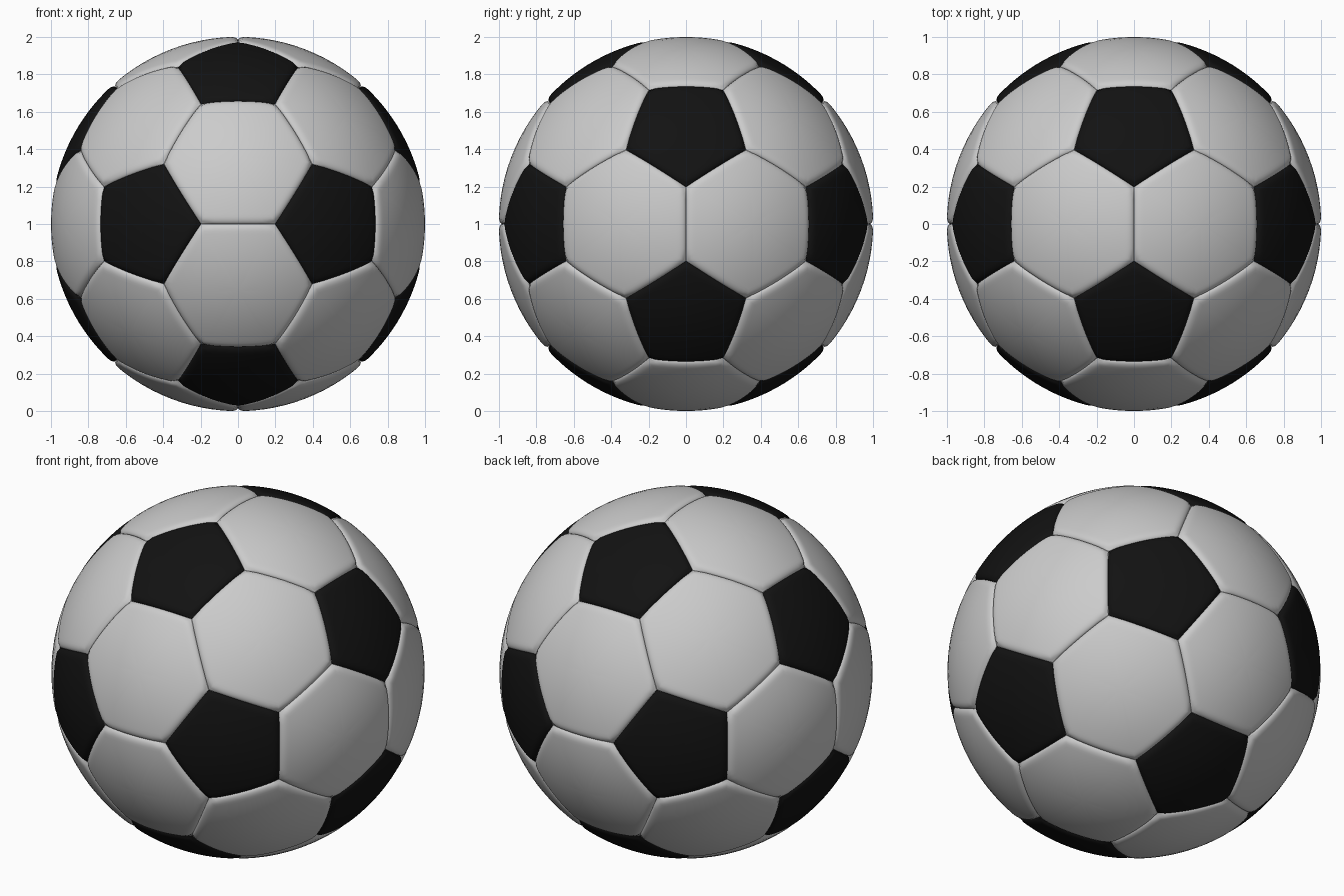
import bpy, bmesh
from math import sqrt, atan2, asin
from mathutils import Vector

if "Cube" in bpy.data.objects:
    bpy.data.objects.remove(bpy.data.objects["Cube"])

R, DEPTH, WIDTH = 1.0005, 0.02, 0.04   # ball radius, seam depth, seam rounding width
SEG = 12                               # divisions along each panel edge
RINGS = [0.15, 0.3, 0.45, 0.6, 0.74, 0.84, 0.885, 0.915, 0.94, 0.96, 0.977, 0.99, 0.997, 1.0]
PHI = (1 + sqrt(5)) / 2

# icosahedron directions: pentagon centres
ico = []
for a in (-1, 1):
    for b in (-PHI, PHI):
        ico += [Vector((a, b, 0)), Vector((0, a, b)), Vector((b, 0, a))]


def near(p, q):
    return 0.1 < (p - q).length < 2.1


# seam corners at thirds of the icosahedron edges, hexagon centres at its faces
corners = [((2 * p + q) / 3).normalized() for p in ico for q in ico if near(p, q)]
faces = [ico[i] + ico[j] + ico[k] for i in range(12) for j in range(i) for k in range(j)
         if near(ico[i], ico[j]) and near(ico[j], ico[k]) and near(ico[i], ico[k])]


def add_panel(bm, centre, n):
    """One padded panel on the sphere, dipping into the seams at its border."""
    c = centre.normalized()
    ring = sorted(corners, key=lambda p: -p.dot(c))[:n]
    u = (ring[0] - c * ring[0].dot(c)).normalized()
    v = c.cross(u)
    ring.sort(key=lambda p: atan2(p.dot(v), p.dot(u)))
    planes = [ring[i].cross(ring[(i + 1) % n]).normalized() for i in range(n)]
    flat_c = sum(ring, Vector()) / n

    def place(p):
        p = p.normalized()
        # soft combination of edge distances rounds the panel corners
        t = [max(0.0, 1 - max(0.0, asin(p.dot(e))) / WIDTH) for e in planes]
        t = min(1.0, sqrt(sum(x * x for x in t)))
        r = R - DEPTH * (1 - sqrt(max(0.0, 1 - t * t)))
        return bm.verts.new(p * r)

    border = [ring[i].lerp(ring[(i + 1) % n], k / SEG) for i in range(n) for k in range(SEG)]
    mid = place(flat_c)
    prev = None
    for s in RINGS:
        cur = [place(flat_c.lerp(p, s)) for p in border]
        for i in range(len(cur)):
            j = (i + 1) % len(cur)
            if prev:
                bm.faces.new((prev[i], cur[i], cur[j], prev[j]))
            else:
                bm.faces.new((mid, cur[i], cur[j]))
        prev = cur


def build(name, centres, n, colour=None):
    bm = bmesh.new()
    for c in centres:
        add_panel(bm, c, n)
    bmesh.ops.remove_doubles(bm, verts=bm.verts, dist=1e-5)
    for f in bm.faces:
        f.smooth = True
    # sharp creases along the seams
    for e in bm.edges:
        if len(e.link_faces) == 2 and e.calc_face_angle(0) > 0.9:
            e.smooth = False
    me = bpy.data.meshes.new(name)
    bm.to_mesh(me)
    bm.free()
    ob = bpy.data.objects.new(name, me)
    ob.location.z = 1
    bpy.context.collection.objects.link(ob)
    if colour:
        mat = bpy.data.materials.new(name)
        mat.diffuse_color = colour
        mat.use_nodes = True
        mat.node_tree.nodes["Principled BSDF"].inputs["Base Color"].default_value = mat.diffuse_color
        me.materials.append(mat)


build("hexagon_panels", faces, 6)
build("pentagon_panels", ico, 5, (0.006, 0.006, 0.006, 1))
